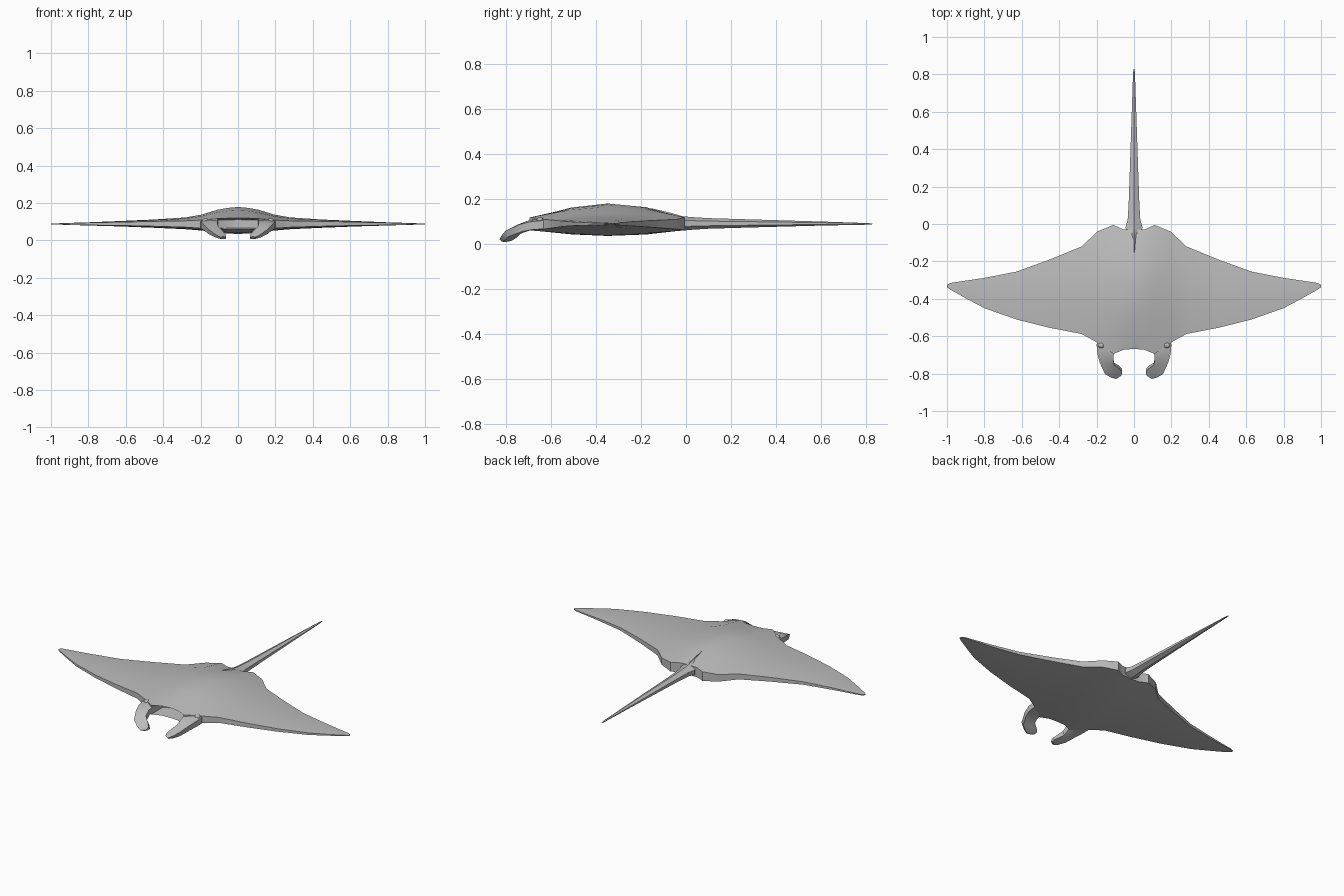
import bpy, bmesh, math
from mathutils import Vector

if "Cube" in bpy.data.objects:
    bpy.data.objects.remove(bpy.data.objects["Cube"])

grey = bpy.data.materials.new("soft_grey")
grey.diffuse_color = (0.5, 0.5, 0.5, 1)
grey.use_nodes = True
grey.node_tree.nodes["Principled BSDF"].inputs["Base Color"].default_value = grey.diffuse_color


def finish(name, bm, angle=30):
    bmesh.ops.recalc_face_normals(bm, faces=bm.faces)
    me = bpy.data.meshes.new(name)
    bm.to_mesh(me)
    bm.free()
    ob = bpy.data.objects.new(name, me)
    bpy.context.collection.objects.link(ob)
    me.materials.append(grey)
    bpy.ops.object.select_all(action='DESELECT')
    ob.select_set(True)
    bpy.context.view_layer.objects.active = ob
    bpy.ops.object.shade_smooth_by_angle(angle=math.radians(angle))
    return ob


def loft(rings):
    """Skin a row of equal-sized closed rings and cap both ends."""
    bm = bmesh.new()
    vs = [[bm.verts.new(p) for p in r] for r in rings]
    n = len(vs[0])
    for a, b in zip(vs, vs[1:]):
        for i in range(n):
            j = (i + 1) % n
            bm.faces.new((a[i], a[j], b[j], b[i]))
    bm.faces.new(vs[0])
    bm.faces.new(vs[-1])
    return bm


# Body and wings: x, front y, back y, crest z, rim top z, rim bottom z, belly z
half = [
    (0.0, -0.668, -0.03, 0.179, 0.120, 0.058, 0.035),
    (0.055, -0.672, -0.03, 0.174, 0.119, 0.059, 0.037),
    (0.11, -0.695, -0.005, 0.164, 0.117, 0.060, 0.043),
    (0.195, -0.635, -0.04, 0.138, 0.109, 0.065, 0.053),
    (0.28, -0.588, -0.12, 0.123, 0.105, 0.071, 0.060),
    (0.45, -0.555, -0.19, 0.112, 0.102, 0.076, 0.068),
    (0.63, -0.51, -0.255, 0.104, 0.098, 0.080, 0.075),
    (0.80, -0.45, -0.288, 0.097, 0.095, 0.082, 0.080),
    (0.90, -0.397, -0.303, 0.094, 0.092, 0.084, 0.083),
    (0.98, -0.352, -0.315, 0.091, 0.091, 0.085, 0.085),
    (1.0, -0.338, -0.325, 0.090, 0.090, 0.086, 0.086),
]
stations = [(-s[0],) + s[1:] for s in half[:0:-1]] + half
chord = [(0, 0), (0.25, 0.7), (0.5, 1), (0.77, 0.72), (1, 0)]
rings = []
for x, yf, yb, crest, top, bot, belly in stations:
    ring = [(x, yf + (yb - yf) * t, top + (crest - top) * w) for t, w in chord]
    ring += [(x, yf + (yb - yf) * t, bot + (belly - bot) * w) for t, w in chord[::-1]]
    rings.append(ring)
bm = loft(rings)
bmesh.ops.recalc_face_normals(bm, faces=bm.faces)

# Mouth: recess the front rim faces between the head fins
mouth = []
for f in bm.faces:
    c = f.calc_center_median()
    if f.normal.y < -0.7 and abs(c.x) < 0.11 and c.y < -0.6:
        mouth.append(f)
bmesh.ops.inset_region(bm, faces=mouth, thickness=0.009, depth=0)
for v in {v for f in mouth for v in f.verts}:
    v.co.y += 0.1
finish("body", bm)

# Curled head fins: inner point, outer point, thickness
fin = [
    ((0.105, -0.62, 0.089), (0.19, -0.60, 0.087), 0.046),
    ((0.107, -0.685, 0.089), (0.200, -0.645, 0.084), 0.046),
    ((0.110, -0.720, 0.078), (0.196, -0.690, 0.080), 0.044),
    ((0.107, -0.747, 0.060), (0.183, -0.735, 0.070), 0.042),
    ((0.080, -0.765, 0.036), (0.155, -0.795, 0.045), 0.036),
    ((0.064, -0.782, 0.022), (0.120, -0.815, 0.024), 0.028),
    ((0.066, -0.802, 0.014), (0.095, -0.822, 0.014), 0.020),
]
for side, label in ((1, "right"), (-1, "left")):
    rings = []
    for k, (a, b, th) in enumerate(fin):
        a, b = Vector(a), Vector(b)
        # thickness direction leans forward as the fin curls down
        lean = 0.9 * max(0, k - 1) / 5
        up = Vector((0, -math.sin(lean), math.cos(lean))) * th / 2
        m = (a + b) / 2
        ring = [a + up * 0.8, m + up, b + up * 0.8, b - up * 0.8, m - up, a - up * 0.8]
        rings.append([(p.x * side, p.y, max(p.z, 0)) for p in ring])
    finish("head_fin_" + label, loft(rings))

    # Small raised eye
    bm = bmesh.new()
    bmesh.ops.create_uvsphere(bm, u_segments=10, v_segments=6, radius=1)
    for v in bm.verts:
        v.co = Vector((0.175 * side + v.co.x * 0.018, -0.648 + v.co.y * 0.016,
                       0.106 + v.co.z * 0.012))
    finish("eye_" + label, bm, 60)

# Tail: y, half width, top z, bottom z
tail = [
    (-0.155, 0.004, 0.158, 0.075),
    (-0.06, 0.030, 0.136, 0.060),
    (-0.02, 0.046, 0.123, 0.058),
    (0.02, 0.034, 0.119, 0.062),
    (0.10, 0.029, 0.114, 0.067),
    (0.30, 0.022, 0.108, 0.073),
    (0.60, 0.012, 0.099, 0.081),
    (0.81, 0.005, 0.092, 0.085),
    (0.828, 0.002, 0.090, 0.087),
]
rings = []
for y, w, t, b in tail:
    h = (t - b) * 0.28
    rings.append([(0, y, t), (w, y, t - h), (w, y, b + h),
                  (0, y, b), (-w, y, b + h), (-w, y, t - h)])
finish("tail", loft(rings))
